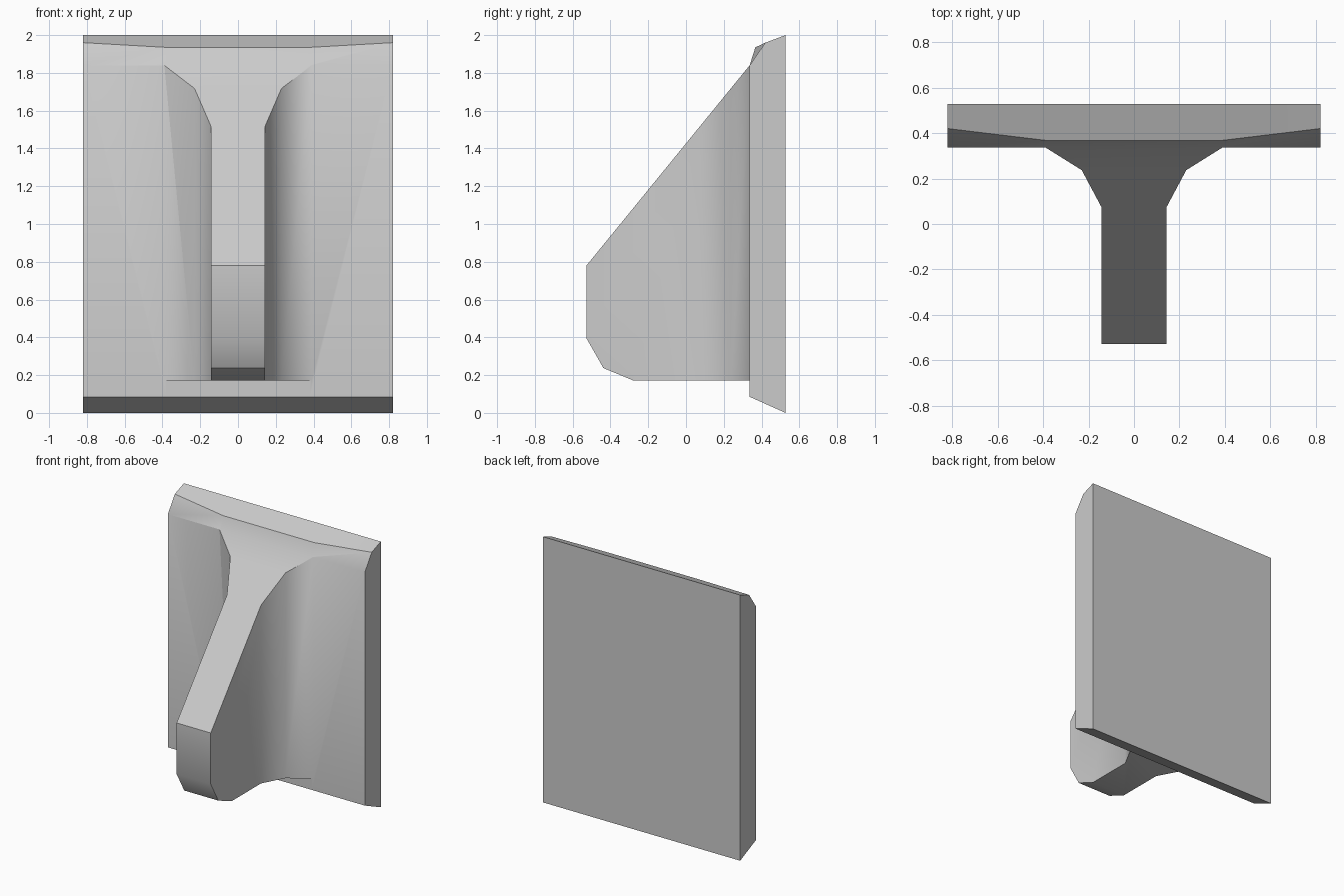
import bpy, bmesh, math
from mathutils import Vector

if "Cube" in bpy.data.objects:
    bpy.data.objects.remove(bpy.data.objects["Cube"])


def make_object(name, bm):
    bmesh.ops.recalc_face_normals(bm, faces=bm.faces)
    mesh = bpy.data.meshes.new(name)
    bm.to_mesh(mesh)
    bm.free()
    ob = bpy.data.objects.new(name, mesh)
    bpy.context.collection.objects.link(ob)
    return ob


# Back plate: (y, z) sections lofted along x, top bevel widening at the ends
bm = bmesh.new()
rings = []
for x, lip in ((-0.82, (0.42, 1.96)), (-0.38, (0.367, 1.935)),
               (0.38, (0.367, 1.935)), (0.82, (0.42, 1.96))):
    section = [(0.527, 0), (0.337, 0.085), (0.337, 1.84), lip, (0.527, 2.0)]
    rings.append([bm.verts.new((x, y, z)) for y, z in section])
for a, b in zip(rings, rings[1:]):
    for i in range(5):
        j = (i + 1) % 5
        bm.faces.new((a[i], a[j], b[j], b[i]))
bm.faces.new(rings[0])
bm.faces.new(rings[-1])
plate = make_object("back_plate_with_rib", bm)

# Rib: flared plan outline extruded upward, slightly buried in the plate
half = [(0.142, -0.527), (0.142, 0.072), (0.23, 0.237), (0.39, 0.337), (0.39, 0.36)]
plan = half + [(-x, y) for x, y in reversed(half)]
bm = bmesh.new()
base = bm.faces.new([bm.verts.new((x, y, 0.172)) for x, y in plan])
ext = bmesh.ops.extrude_face_region(bm, geom=[base])
bmesh.ops.translate(bm, vec=(0, 0, 1.83),
                    verts=[v for v in ext["geom"] if isinstance(v, bmesh.types.BMVert)])
bmesh.ops.recalc_face_normals(bm, faces=bm.faces)

# Slice the sloped top and the rounded lower nose, each given by two (y, z) points
for (y0, z0), (y1, z1) in (((0.337, 1.84), (-0.527, 0.78)),
                           ((-0.527, 0.395), (-0.437, 0.237)),
                           ((-0.437, 0.237), (-0.28, 0.172))):
    normal = Vector((0, z1 - z0, y0 - y1)).normalized()
    if normal.dot(Vector((0, 0.1 - y0, 0.5 - z0))) > 0:
        normal.negate()
    cut = bmesh.ops.bisect_plane(bm, geom=bm.verts[:] + bm.edges[:] + bm.faces[:],
                                 plane_co=(0, y0, z0), plane_no=normal,
                                 dist=1e-5, clear_outer=True)
    bmesh.ops.holes_fill(bm, edges=[e for e in bm.edges if e.is_boundary], sides=0)
rib = make_object("rib", bm)

# Fuse the rib with the plate
mod = plate.modifiers.new("fuse", 'BOOLEAN')
mod.operation = 'UNION'
mod.solver = 'EXACT'
mod.object = rib
bpy.context.view_layer.objects.active = plate
plate.select_set(True)
bpy.ops.object.modifier_apply(modifier=mod.name)
bpy.data.objects.remove(rib, do_unlink=True)
bpy.ops.object.shade_smooth_by_angle(angle=math.radians(37))
